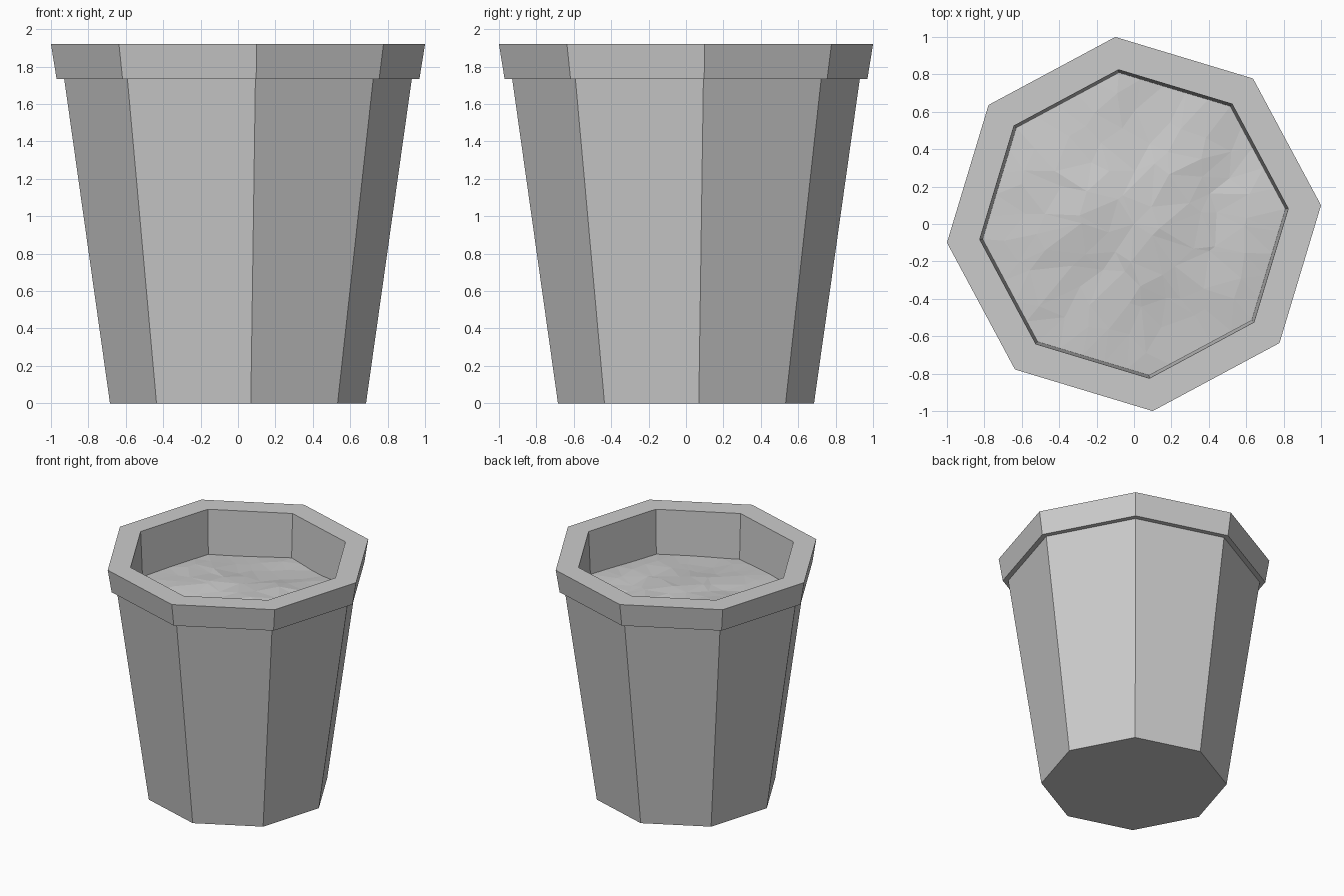
import bpy, bmesh, math, random
from mathutils import Vector, noise

if "Cube" in bpy.data.objects:
    bpy.data.objects.remove(bpy.data.objects["Cube"])

random.seed(4)
SIDES, TURN = 8, math.atan2(0.1, 1.0)


def corner(i, r, z):
    a = TURN + 2 * math.pi * i / SIDES
    return Vector((r * math.cos(a), r * math.sin(a), z))


def finish(bm, name):
    bmesh.ops.recalc_face_normals(bm, faces=bm.faces)
    me = bpy.data.meshes.new(name)
    bm.to_mesh(me)
    bm.free()
    ob = bpy.data.objects.new(name, me)
    bpy.context.collection.objects.link(ob)
    return ob


# Pot: octagonal profile lofted from base, up over the rim and down inside
profile = [(0.688, 0), (0.934, 1.735), (0.975, 1.735), (1.005, 1.92),
           (0.829, 1.92), (0.812, 1.53)]
bm = bmesh.new()
rings = [[bm.verts.new(corner(i, r, z)) for i in range(SIDES)] for r, z in profile]
for lo, hi in zip(rings, rings[1:]):
    for i in range(SIDES):
        j = (i + 1) % SIDES
        bm.faces.new((lo[i], lo[j], hi[j], hi[i]))
bm.faces.new(rings[0][::-1])
finish(bm, "pot")


# Soil: uneven low-poly mound with diagonal ridges
def soil_height(p, t):
    across, along = 0.86 * p.x - 0.5 * p.y, 0.5 * p.x + 0.86 * p.y
    bumps = noise.noise(Vector((across * 3.2, along * 1.3, 2.7)))
    return 1.555 + 0.05 * (1 - t) + 0.07 * bumps * (1 - 0.7 * t)


bm = bmesh.new()
STEPS = 5
centre = bm.verts.new((0, 0, 1.61))
rings = []
for k in range(1, STEPS + 1):
    t, ring = k / STEPS, []
    for i in range(SIDES):
        a, b = corner(i, 0.815 * t, 0), corner(i + 1, 0.815 * t, 0)
        for s in range(k):
            p = a.lerp(b, s / k)
            if k < STEPS:
                p += Vector((random.uniform(-.05, .05), random.uniform(-.05, .05), 0))
            p.z = soil_height(p, t)
            ring.append(bm.verts.new(p))
    rings.append(ring)
for i in range(SIDES):
    bm.faces.new((centre, rings[0][i], rings[0][(i + 1) % SIDES]))
for k in range(1, STEPS):
    inner, outer = rings[k - 1], rings[k]
    for i in range(SIDES):
        for s in range(k + 1):
            o0 = outer[i * (k + 1) + s]
            o1 = outer[(i * (k + 1) + s + 1) % len(outer)]
            n0 = inner[(i * k + s) % len(inner)]
            bm.faces.new((o0, o1, n0))
            if s < k:
                bm.faces.new((n0, o1, inner[(i * k + s + 1) % len(inner)]))
finish(bm, "soil")
